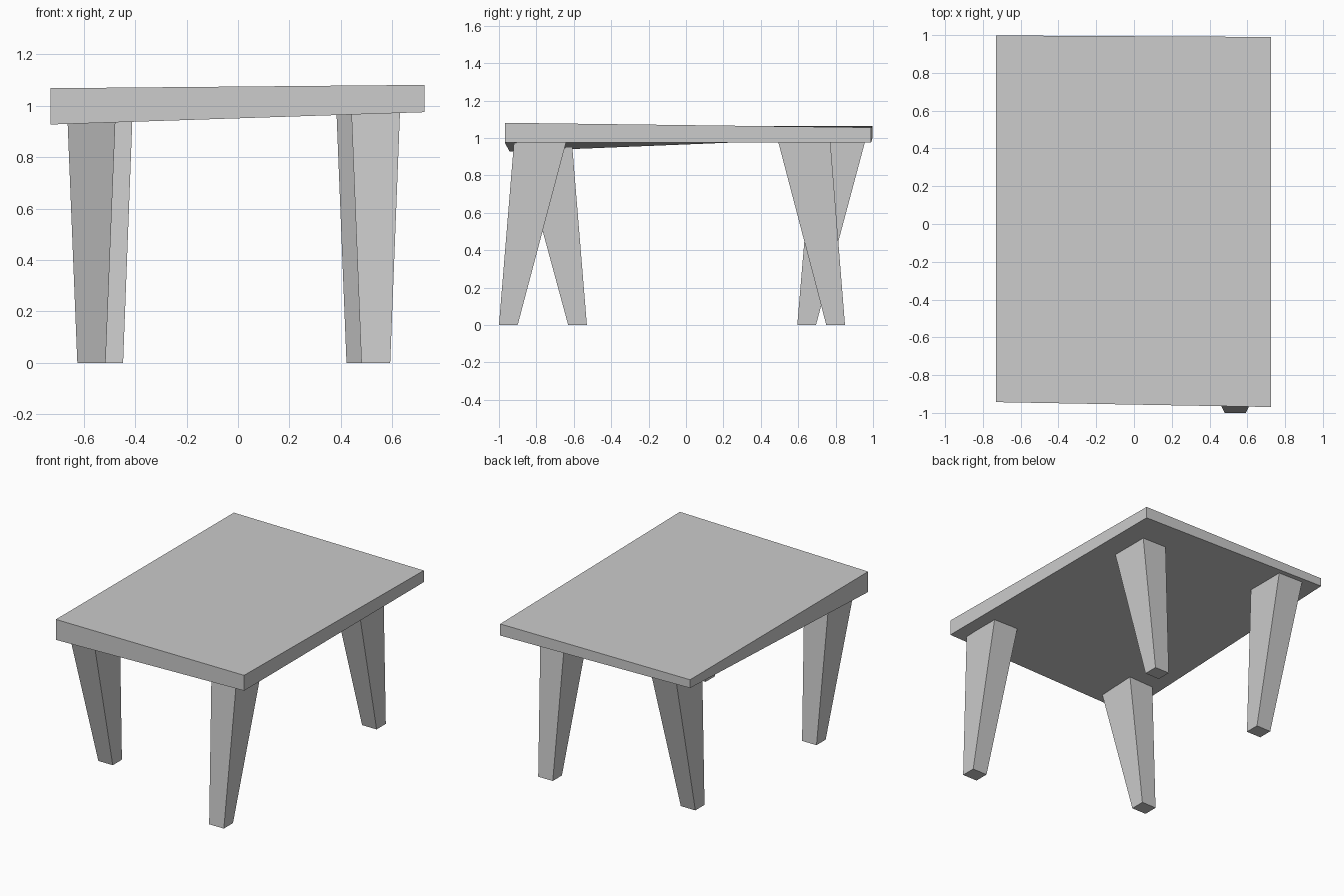
import bpy
import bmesh

if "Cube" in bpy.data.objects:
    bpy.data.objects.remove(bpy.data.objects["Cube"])


def hexahedron(name, bottom, top):
    """Closed six-sided block between two four-corner loops."""
    bm = bmesh.new()
    lo = [bm.verts.new(p) for p in bottom]
    hi = [bm.verts.new(p) for p in top]
    bm.faces.new(lo[::-1])
    bm.faces.new(hi)
    for i in range(4):
        j = (i + 1) % 4
        bm.faces.new((lo[i], lo[j], hi[j], hi[i]))
    bmesh.ops.recalc_face_normals(bm, faces=bm.faces[:])
    mesh = bpy.data.meshes.new(name)
    bm.to_mesh(mesh)
    bm.free()
    obj = bpy.data.objects.new(name, mesh)
    bpy.context.collection.objects.link(obj)
    return obj


def rect(x0, x1, y0, y1, z):
    return [(x0, y0, z), (x1, y0, z), (x1, y1, z), (x0, y1, z)]


def leg(name, foot, joint, z_joint, z_top=1.01):
    """Tapered, splayed leg; continues past the joint into the tabletop."""
    k = z_top / z_joint
    head = [f + (j - f) * k for f, j in zip(foot, joint)]
    return hexahedron(name, rect(*foot, 0), rect(*head, z_top))


# Crooked tabletop: each corner is x, y, underside z, top z
corners = [(-0.73, -0.943, 0.927, 1.068), (0.725, -0.969, 0.975, 1.081),
           (0.725, 0.99, 0.976, 1.056), (-0.73, 0.998, 1.006, 1.063)]
hexahedron("tabletop",
           [(x, y, lo) for x, y, lo, hi in corners],
           [(x, y, hi) for x, y, lo, hi in corners])

# Legs: foot and joint extents as x0, x1, y0, y1
leg("front_left_leg", (-0.625, -0.515, -0.63, -0.53),
    (-0.663, -0.477, -0.885, -0.607), 0.94)
leg("front_right_leg", (0.48, 0.592, -1.0, -0.90),
    (0.441, 0.63, -0.92, -0.642), 0.973)
leg("back_right_leg", (0.422, 0.533, 0.75, 0.85),
    (0.383, 0.57, 0.494, 0.772), 0.976)
leg("back_left_leg", (-0.558, -0.447, 0.595, 0.695),
    (-0.598, -0.41, 0.677, 0.955), 0.972)
